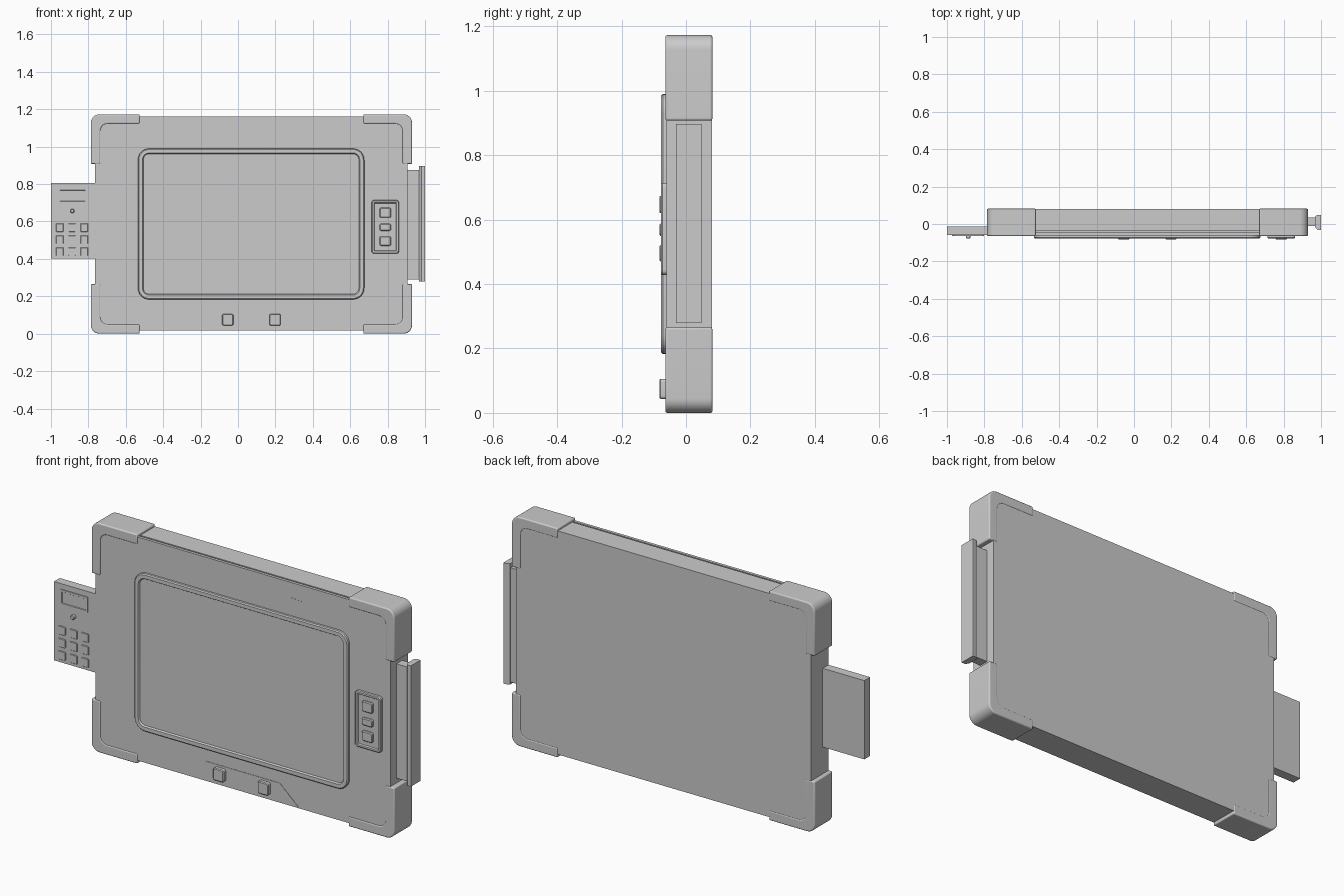
import bpy, bmesh, math

if "Cube" in bpy.data.objects:
    bpy.data.objects.remove(bpy.data.objects["Cube"])


def finish(name, bm, bevel=0.0, segments=2):
    bmesh.ops.recalc_face_normals(bm, faces=bm.faces)
    mesh = bpy.data.meshes.new(name)
    bm.to_mesh(mesh)
    bm.free()
    ob = bpy.data.objects.new(name, mesh)
    bpy.context.collection.objects.link(ob)
    if bevel:
        m = ob.modifiers.new("bevel", 'BEVEL')
        m.width, m.segments = bevel, segments
        m.limit_method, m.angle_limit = 'ANGLE', math.radians(40)
    bpy.ops.object.select_all(action='DESELECT')
    bpy.context.view_layer.objects.active = ob
    ob.select_set(True)
    bpy.ops.object.shade_smooth_by_angle(angle=math.radians(35))
    return ob


def loft(name, loops, **kw):
    """Skin a list of equal-length point loops and cap both ends."""
    bm = bmesh.new()
    rings = [[bm.verts.new(p) for p in loop] for loop in loops]
    n = len(rings[0])
    for a, b in zip(rings, rings[1:]):
        for i in range(n):
            j = (i + 1) % n
            bm.faces.new((a[i], a[j], b[j], b[i]))
    bm.faces.new(rings[0])
    bm.faces.new(rings[-1])
    return finish(name, bm, **kw)


def arc(cx, cz, r, a0, a1, n=8):
    return [(cx + r * math.cos(math.radians(a0 + (a1 - a0) * i / n)),
             cz + r * math.sin(math.radians(a0 + (a1 - a0) * i / n))) for i in range(n + 1)]


def plate(name, x0, x1, z0, z1, r, steps):
    """Rounded rectangle facing -y; steps are (inset, y) from back to front."""
    loops = []
    for inset, y in steps:
        rr = max(r - inset, 0.002)
        d = inset + rr
        pts = []
        for cx, cz, a in ((x1 - d, z1 - d, 0), (x0 + d, z1 - d, 90),
                          (x0 + d, z0 + d, 180), (x1 - d, z0 + d, 270)):
            pts += arc(cx, cz, rr, a, a + 90, 6)
        loops.append([(x, y, z) for x, z in pts])
    return loft(name, loops)


def box(name, x0, x1, y0, y1, z0, z1, bevel=0.0):
    rect = [(x0, y0), (x1, y0), (x1, y1), (x0, y1)]
    return loft(name, [[(x, y, z) for x, y in rect] for z in (z0, z1)], bevel=bevel)


# Main slab: y-z profile with a seam groove along the top edge
profile = [(-0.061, 0.016), (0.08, 0.016), (0.08, 1.16), (-0.038, 1.16),
           (-0.038, 1.148), (-0.046, 1.148), (-0.046, 1.16), (-0.061, 1.16)]
loft("tablet_body", [[(x, y, z) for y, z in profile] for x in (-0.765, 0.905)])

# Corner bumpers: L-shaped, rounded outside and inside
L = ([(0.26, 0.0), (0.26, 0.05)] + arc(0.09, 0.09, 0.04, 270, 180)
     + [(0.05, 0.265), (0.0, 0.265)] + arc(0.045, 0.045, 0.045, 180, 270))
for side, x, sx in (("left", -0.786, 1), ("right", 0.93, -1)):
    for level, z, sz in (("bottom", 0.0, 1), ("top", 1.173, -1)):
        loft(f"bumper_{level}_{side}",
             [[(x + sx * u, y, z + sz * v) for u, v in L] for y in (-0.064, 0.082)],
             bevel=0.006, segments=3)

# Screen with raised bezel
plate("screen", -0.535, 0.675, 0.183, 0.99, 0.06,
      [(0, -0.05), (0, -0.072), (0.005, -0.077), (0.024, -0.077), (0.029, -0.069)])

# Button panel on the right with three buttons
plate("button_panel", 0.714, 0.861, 0.428, 0.714, 0.015,
      [(0, -0.05), (0, -0.073), (0.004, -0.077), (0.013, -0.077), (0.017, -0.071)])
for i, (z0, z1) in enumerate(((0.47, 0.521), (0.55, 0.588), (0.62, 0.674))):
    plate(f"side_button_{i + 1}", 0.757, 0.818, z0, z1, 0.01,
          [(0, -0.06), (0, -0.079), (0.004, -0.083)])

# Shallow trapezoid trim and two buttons along the bottom
trim = [(-0.25, 0.018), (0.39, 0.018), (0.28, 0.117), (-0.14, 0.117)]
loft("bottom_trim", [[(x, y, z) for x, z in trim] for y in (-0.05, -0.063)])
for i, x in enumerate((-0.055, 0.198)):
    plate(f"bottom_button_{i + 1}", x - 0.03, x + 0.03, 0.043, 0.106, 0.01,
          [(0, -0.05), (0, -0.079), (0.004, -0.083)])

# Row of tiny microphone dots near the top
for i in range(5):
    x = 0.33 + i * 0.017
    plate(f"microphone_dot_{i + 1}", x - 0.003, x + 0.003, 1.077, 1.083, 0.003,
          [(0, -0.055), (0, -0.0625)])

# Keypad tab on the left: display frame, knob and nine keys
box("keypad_tab", -1.0, -0.76, -0.06, -0.013, 0.402, 0.805)
plate("keypad_display", -0.963, -0.807, 0.697, 0.777, 0.004,
      [(0, -0.05), (0, -0.064), (0.01, -0.064), (0.012, -0.061)])
plate("keypad_knob", -0.897, -0.875, 0.645, 0.667, 0.011,
      [(0, -0.05), (0, -0.074), (0.003, -0.077)])
for row in range(3):
    for col in range(3):
        x, z = -0.953 + 0.0655 * col, 0.567 - 0.064 * row
        plate(f"key_{row + 1}_{col + 1}", x - 0.02, x + 0.02, z - 0.022, z + 0.022, 0.004,
              [(0, -0.05), (0, -0.063), (0.002, -0.065)])

# Right grip: neck and outer flange
box("grip_neck", 0.89, 0.985, -0.012, 0.036, 0.29, 0.875)
flange = [(0.968, -0.016), (0.98, -0.031), (1.0, -0.031), (1.0, 0.048), (0.98, 0.048), (0.968, 0.04)]
loft("grip_flange", [[(x, y, z) for x, y in flange] for z in (0.279, 0.897)])
